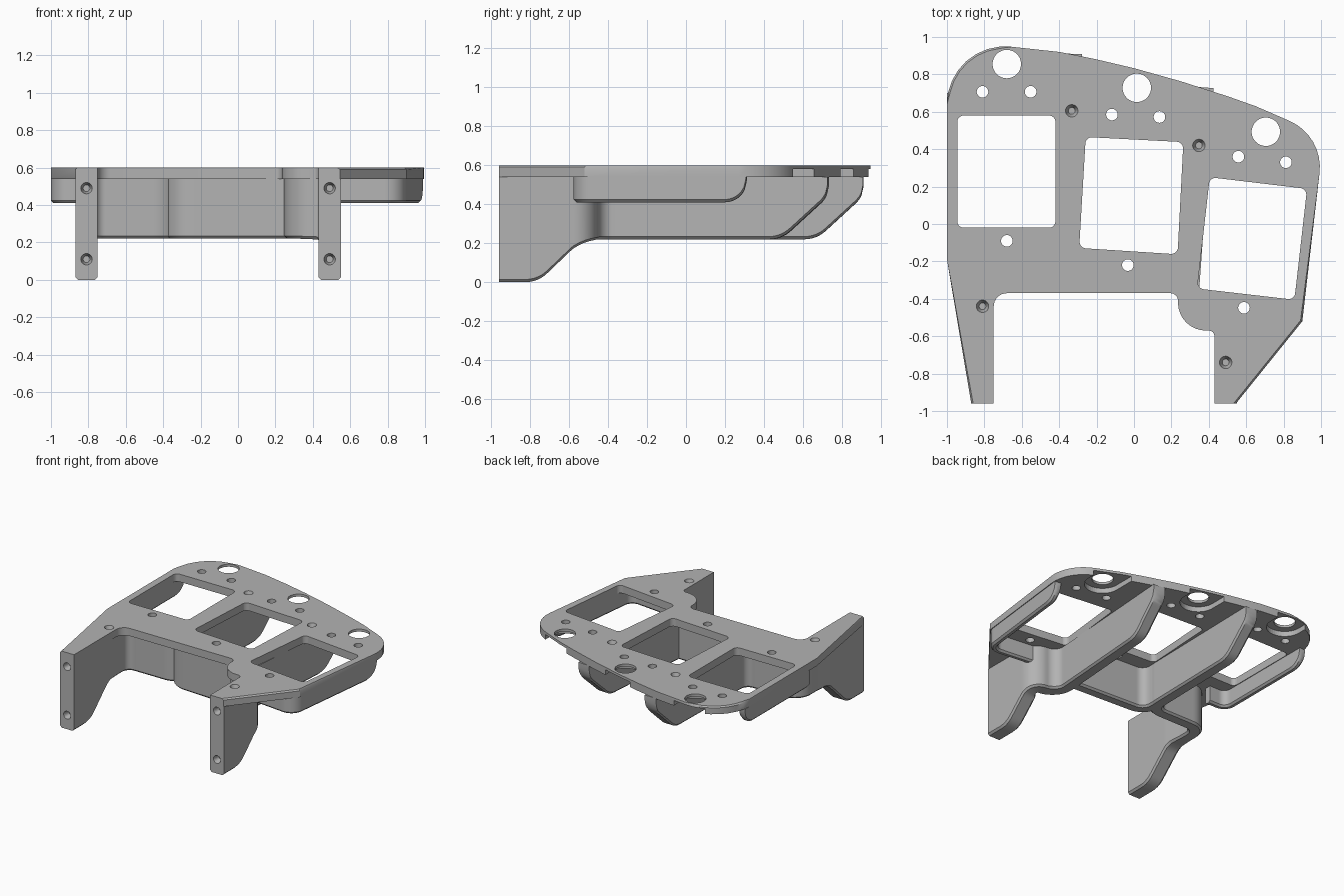
import bpy, bmesh, math
from mathutils import Vector

if "Cube" in bpy.data.objects:
    bpy.data.objects.remove(bpy.data.objects["Cube"])

grey = bpy.data.materials.new("plain grey")
grey.use_nodes = True
colour = (0.45, 0.45, 0.45, 1)
grey.diffuse_color = colour
grey.node_tree.nodes["Principled BSDF"].inputs["Base Color"].default_value = colour


def rounded(corners, closed=True, steps=8):
    """Turn (x, y, radius) corners into a filleted point list."""
    out, n = [], len(corners)
    for i, (x, y, r) in enumerate(corners):
        p = Vector((x, y))
        if r == 0 or (not closed and i in (0, n - 1)):
            out.append(p)
            continue
        a = (Vector(corners[i - 1][:2]) - p).normalized()
        b = (Vector(corners[(i + 1) % n][:2]) - p).normalized()
        half = a.angle(b) / 2
        centre = p + (a + b).normalized() * r / math.sin(half)
        start = p + a * r / math.tan(half) - centre
        sweep = a.angle_signed(b)
        turn = math.copysign(math.pi - 2 * half, sweep)
        for k in range(steps + 1):
            t = turn * k / steps
            c, s = math.cos(t), math.sin(t)
            out.append(centre + Vector((start.x * c - start.y * s, start.x * s + start.y * c)))
    return out


def add_prism(bm, pts, z0, z1):
    """Closed prism from a plan outline; returns its top face."""
    low = [bm.verts.new((p[0], p[1], z0)) for p in pts]
    high = [bm.verts.new((p[0], p[1], z1)) for p in pts]
    bm.faces.new(low[::-1])
    top = bm.faces.new(high)
    for i in range(len(pts)):
        j = (i + 1) % len(pts)
        bm.faces.new((low[i], low[j], high[j], high[i]))
    return top


def circle(x, y, r, n=32):
    return [(x + r * math.cos(math.tau * i / n), y + r * math.sin(math.tau * i / n)) for i in range(n)]


def add_cone(bm, x, y, r0, r1, z0, z1):
    top = add_prism(bm, circle(x, y, r0), z0, z1)
    for v in top.verts:
        v.co.x = x + (v.co.x - x) * r1 / r0
        v.co.y = y + (v.co.y - y) * r1 / r0


def make(name, bm, helper=False):
    bmesh.ops.recalc_face_normals(bm, faces=bm.faces)
    mesh = bpy.data.meshes.new(name)
    bm.to_mesh(mesh)
    bm.free()
    ob = bpy.data.objects.new(name, mesh)
    bpy.context.collection.objects.link(ob)
    mesh.materials.append(grey)
    if helper:
        ob.hide_render = True
        ob.hide_viewport = True
    return ob


def cut(ob, cutter):
    m = ob.modifiers.new("cut", 'BOOLEAN')
    m.operation, m.solver, m.object = 'DIFFERENCE', 'EXACT', cutter


# Top plate outline, with the front notch between the two legs
outline = rounded([
    (-.87, -.96, 0), (-.75, -.96, 0), (-.75, -.37, .07), (.235, -.37, .04),
    (.235, -.57, .15), (.43, -.57, .03), (.43, -.96, 0), (.545, -.96, 0),
    (.9, -.52, 0), (1.015, .47, .27), (.8, .565, 0), (.65, .63, 0), (.5, .683, 0),
    (.25, .763, 0), (0, .833, 0), (-.2, .88, 0), (-.4, .92, 0),
    (-1, .985, .31), (-1, -.19, 0)])
bm = bmesh.new()
top = add_prism(bm, outline, .54, .6)


def on_rim(e):
    m = (e.verts[0].co + e.verts[1].co) / 2
    return not (-.86 < m.x < .54 and m.y < -.3)


bmesh.ops.bevel(bm, geom=[e for e in top.edges if on_rim(e)], offset=.01, segments=1, affect='EDGES')
plate = make("top_plate", bm)

# Windows and through holes
bm = bmesh.new()
windows = [
    [(-.945, -.02), (-.42, -.02), (-.42, .58), (-.945, .58)],
    [(-.293, -.128), (.233, -.162), (.264, .438), (-.258, .465)],
    [(.338, -.345), (.858, -.405), (.925, .188), (.405, .25)]]
for quad in windows:
    add_prism(bm, rounded([(x, y, .035) for x, y in quad]), .4, .7)
jacks = [(-.68, .855), (.015, .728), (.705, .493)]
for x, y in jacks:
    add_prism(bm, circle(x, y, .076, 48), .4, .7)
for x, y in [(-.81, .707), (-.553, .707), (-.118, .585), (.136, .572), (.558, .36),
             (.812, .33), (-.68, -.09), (-.033, -.22), (.588, -.448)]:
    add_prism(bm, circle(x, y, .031), .4, .7)
cut(plate, make("hole_cutter", bm, True))

# Relief pockets under the rear holes, open to the rear edge
bm = bmesh.new()
for x, y in jacks:
    arc = [(x + .13 * math.cos(t), y + .13 * math.sin(t))
           for t in [math.pi * (1 + i / 24) for i in range(25)]]
    add_prism(bm, arc + [(x + .13, 1.2), (x - .13, 1.2)], .5, .58)
cut(plate, make("pocket_cutter", bm, True))

# Countersunk screw seats
bm = bmesh.new()
for x, y in [(-.333, .605), (.347, .42), (-.81, -.44), (.49, -.74)]:
    add_cone(bm, x, y, .018, .034, .555, .602)
cut(plate, make("screw_cutter", bm, True))


def height(profile, y):
    """Underside height of a wall at depth y."""
    for a, b in zip(profile, profile[1:]):
        if a.x <= y <= b.x and b.x > a.x:
            return a.y + (b.y - a.y) * (y - a.x) / (b.x - a.x)
    return profile[0].y if y < profile[0].x else profile[-1].y


def wall(name, corners, profile, width, foot_width=None):
    """Sweep a chamfered wall along a plan path, its underside following the profile."""
    path, pts = rounded(corners, closed=False, steps=10), []
    for a, b in zip(path, path[1:]):
        n = max(1, int((b - a).length / .01))
        pts += [a.lerp(b, k / n) for k in range(n)]
    pts.append(path[-1])
    bm = bmesh.new()
    rings, c = [], .014
    for i, p in enumerate(pts):
        d = (pts[min(i + 1, len(pts) - 1)] - pts[max(i - 1, 0)]).normalized()
        side = Vector((d.y, -d.x))
        w = width
        if foot_width:
            w += (foot_width - width) * min(1, max(0, (-.4 - p.y) / .15))
        z = min(height(profile, p.y), .52)
        section = [(-w / 2, .54), (-w / 2, z + c), (c - w / 2, z),
                   (w / 2 - c, z), (w / 2, z + c), (w / 2, .54)]
        rings.append([bm.verts.new((*(p + side * u), v)) for u, v in section])
    for r, s in zip(rings, rings[1:]):
        for k in range(6):
            j = (k + 1) % 6
            bm.faces.new((r[k], r[j], s[j], s[k]))
    bm.faces.new(rings[0][::-1])
    bm.faces.new(rings[-1])
    return make(name, bm)


def deep_profile(end):
    return rounded([(-.97, 0, 0), (-.76, 0, .16), (-.53, .22, .12), (end - .24, .22, .16),
                    (end, .44, .12), (end + .0005, .54, 0)], closed=False)


def shallow_profile(end):
    return rounded([(-1, .41, 0), (end, .41, .11), (end + .0005, .54, 0)], closed=False)


# Legs that run back into the deep ribs between the windows
left_rib = wall("left_leg_and_rib", [(.49, -.96, 0), (.49, -.51, .07), (.287, -.51, .13), (.376, .73, 0)],
                deep_profile(.73), .1, .12)
right_rib = wall("right_leg_and_rib", [(-.81, -.96, 0), (-.81, -.23, .1), (-.35, -.23, .1), (-.328, .91, 0)],
                 deep_profile(.91), .1, .12)
front_wall = wall("front_wall", [(-.345, -.1, 0), (-.345, -.29, .11), (.3, -.325, 0)],
                  deep_profile(.91), .09)

# Shallow skirts around the outer windows
left_skirt = wall("left_skirt", [(.44, -.515, 0), (.865, -.56, .08), (.965, .31, 0)], shallow_profile(.31), .05)
right_skirt = wall("right_skirt", [(-.81, -.15, 0), (-.975, -.15, .08), (-.975, .7, 0)], shallow_profile(.7), .05)

# Mounting holes in the front of each leg
for leg, x in ((left_rib, .49), (right_rib, -.81)):
    bm = bmesh.new()
    for z in (.11, .49):
        add_cone(bm, x, -z, .018, .031, -.05, .002)
    for v in bm.verts:
        v.co = (v.co.x, -.96 - v.co.z, -v.co.y)
    cut(leg, make("leg_hole_cutter", bm, True))

# Smooth curved faces, keep edges crisp
bpy.ops.object.select_all(action='DESELECT')
for ob in (plate, left_rib, right_rib, front_wall, left_skirt, right_skirt):
    ob.select_set(True)
    bpy.context.view_layer.objects.active = ob
bpy.ops.object.shade_smooth_by_angle(angle=math.radians(30))
